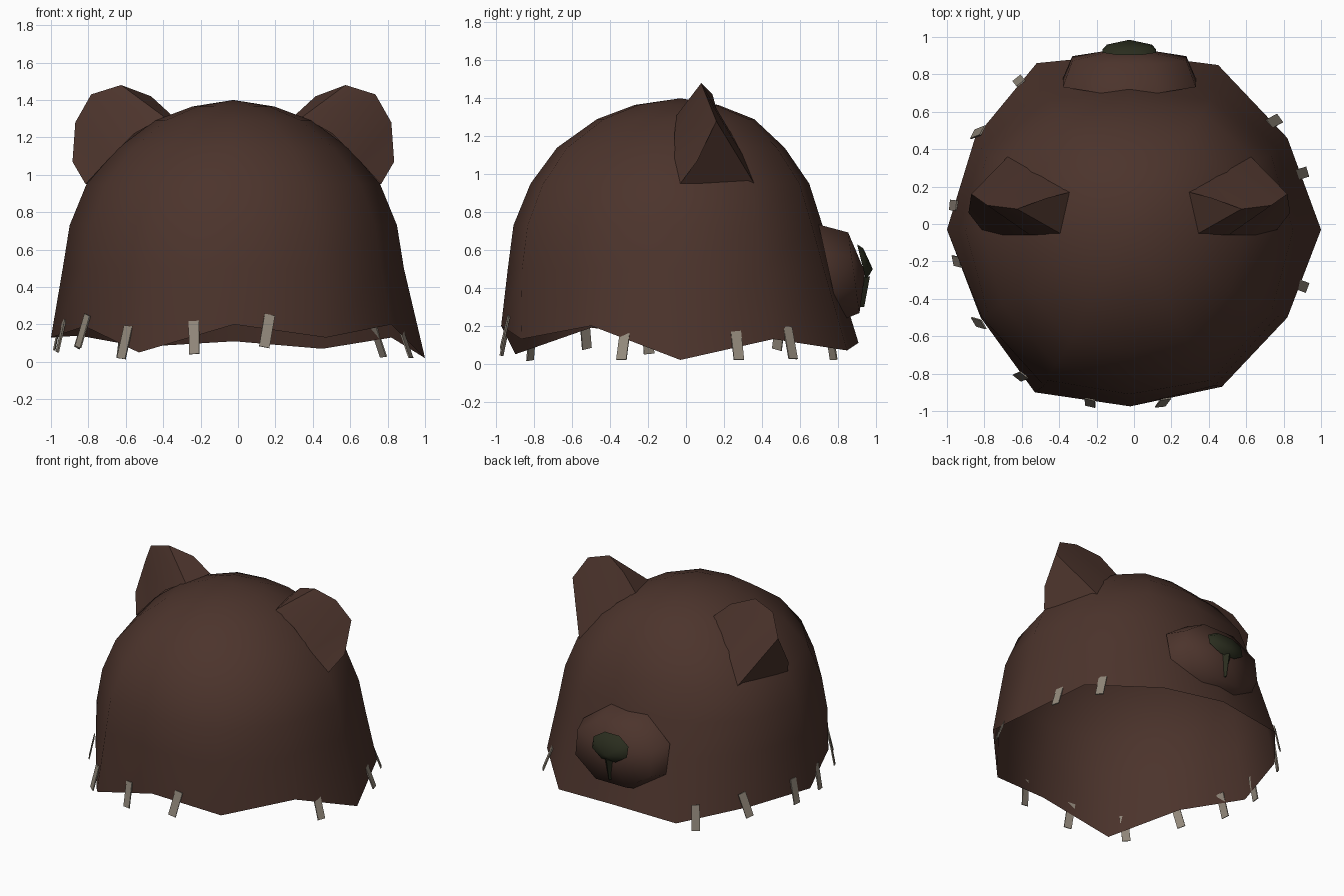
import bpy
import math
from mathutils import Vector, Matrix

cube = bpy.data.objects.get("Cube")
if cube:
    bpy.data.objects.remove(cube, do_unlink=True)


def material(name, rgb):
    mat = bpy.data.materials.new(name)
    mat.use_nodes = True
    mat.diffuse_color = (*rgb, 1)
    mat.node_tree.nodes["Principled BSDF"].inputs["Base Color"].default_value = (*rgb, 1)
    return mat


BROWN = material("brown felt", (0.072, 0.034, 0.025))
DARK = material("dark green nose", (0.023, 0.026, 0.013))
THREAD = material("pale thread", (0.29, 0.25, 0.2))


def build(name, verts, faces, mat, angle=40):
    mesh = bpy.data.meshes.new(name)
    mesh.from_pydata(verts, [], faces)
    mesh.materials.append(mat)
    obj = bpy.data.objects.new(name, mesh)
    bpy.context.collection.objects.link(obj)
    bpy.ops.object.select_all(action="DESELECT")
    obj.select_set(True)
    bpy.context.view_layer.objects.active = obj
    # Consistent outward normals
    bpy.ops.object.mode_set(mode="EDIT")
    bpy.ops.mesh.select_all(action="SELECT")
    bpy.ops.mesh.normals_make_consistent(inside=False)
    bpy.ops.object.mode_set(mode="OBJECT")
    bpy.ops.object.shade_smooth_by_angle(angle=math.radians(angle))
    return obj


def loft(rings, tip):
    """Join closed rings of equal size and close the last one with a fan to a tip."""
    n = len(rings[0])
    verts = [v for ring in rings for v in ring]
    faces = [(r * n + i, r * n + (i + 1) % n, (r + 1) * n + (i + 1) % n, (r + 1) * n + i)
             for r in range(len(rings) - 1) for i in range(n)]
    last = len(verts) - n
    faces += [(last + i, last + (i + 1) % n, len(verts)) for i in range(n)]
    return verts + [tip], faces


# Hood: open dome with an uneven rim, counter-clockwise from the model's left
rim = [(1, -.03, .02), (.82, .46, .13), (.45, .85, .07), (-.02, .91, .11),
       (-.52, .86, .08), (-.85, .46, .14), (-1, -.03, .13), (-.82, -.5, .19),
       (-.53, -.9, .05), (-.02, -.975, .2), (.47, -.87, .13), (.82, -.5, .2)]
# Height, half width, half depth, shift of the front and back towards the front
levels = [(.5, .912, .865, .04), (.73, .875, .815, .06), (.95, .785, .735, .05),
          (1.14, .62, .6, .045), (1.29, .42, .415, .02), (1.365, .22, .22, .015)]
depth = (0, .52, .92, 1)  # slightly flattened front and back
rings = [rim]
for z, hx, hy, shift in levels:
    ring = []
    for i in range(12):
        c = math.cos(i * math.pi / 6)
        s = depth[min(i % 6, 6 - i % 6)] * (1 if i < 6 else -1)
        ring.append((-.025 + hx * c, -.035 + hy * s - shift * s * s, z))
    rings.append(ring)
build("hood", *loft(rings, (-.025, -.03, 1.4)), BROWN, 50)

# Ears: front and back sheets rise from the hood and meet in a rounded ridge
front_base = [(.37, -.05, 1.31), (.53, -.06, 1.22), (.67, -.06, 1.08), (.79, -.03, .95)]
back_base = [(.32, .17, 1.31), (.43, .23, 1.23), (.54, .3, 1.1), (.65, .36, .95)]
ridge = [(.44, .14, 1.42), (.6, .08, 1.48), (.76, .1, 1.43), (.845, .16, 1.28), (.86, .06, 1.07)]
faces = [(0, 9, 8, 4), (3, 7, 11, 12)]
for i in range(3):
    faces += [(i, i + 1, i + 10, i + 9), (i + 4, i + 8, i + 9, i + 5)]
for name, side in (("left_ear", 1), ("right_ear", -1)):
    verts = [(side * x - .025, y, z) for x, y, z in front_base + back_base + ridge]
    build(name, verts, faces, BROWN, 45)


def oval(rx, rz, cz, y, slope, sides=8):
    """Upright oval ring with a flat top that leans inwards by the slope."""
    ring = []
    for i in range(sides):
        a = 2 * math.pi * (i + .5) / sides
        z = rz * math.sin(a)
        ring.append((-.025 + rx * math.cos(a), y - slope * z, cz + z))
    return ring


# Muzzle and nose on the rear face
muzzle = [oval(.385, .275, .48, .755, .22), oval(.33, .23, .48, .885, .14)]
build("muzzle", *loft(muzzle, (-.025, .945, .48)), BROWN, 75)
nose = [oval(.155, .097, .54, .925, .25), oval(.13, .075, .54, .952, .25)]
build("nose", *loft(nose, (-.025, .985, .5)), DARK, 50)
stem = [(-.06, .94, .46), (.01, .94, .46), (-.025, .97, .46),
        (-.033, .91, .3), (-.017, .91, .3), (-.025, .94, .3)]
build("nose_stem", stem, [(0, 1, 2), (3, 5, 4), (0, 3, 4, 1), (1, 4, 5, 2), (2, 5, 3, 0)], DARK)

# Stitches around the rim: x, y, middle height, sideways lean
stitches = [(.895, -.33, .105, 0), (.895, .27, .105, 0), (.75, .55, .11, .05),
            (-.615, .765, .11, 0), (-.835, .49, .16, -.25), (-.965, .1, .15, 0),
            (-.947, -.2, .14, .1), (-.83, -.53, .165, .22), (-.605, -.815, .105, .12),
            (-.235, -.955, .13, -.06), (.155, -.955, .165, .2)]
quads = [(0, 1, 3, 2), (4, 6, 7, 5), (0, 4, 5, 1), (2, 3, 7, 6), (0, 2, 6, 4), (1, 5, 7, 3)]
for n, (x, y, z, lean) in enumerate(stitches, 1):
    # Local x follows the rim, local y points outwards
    tilt = .36 if x > .5 else .2
    place = (Matrix.Translation((x, y, z)) @ Matrix.Rotation(math.atan2(y, x) - math.pi / 2, 4, "Z")
             @ Matrix.Rotation(tilt, 4, "X") @ Matrix.Rotation(-lean, 4, "Y"))
    verts = [place @ Vector((sx * .028, sy * .004, sz * .09))
             for sx in (-1, 1) for sy in (-1, 1) for sz in (-1, 1)]
    build(f"stitch_{n}", verts, quads, THREAD, 30)
